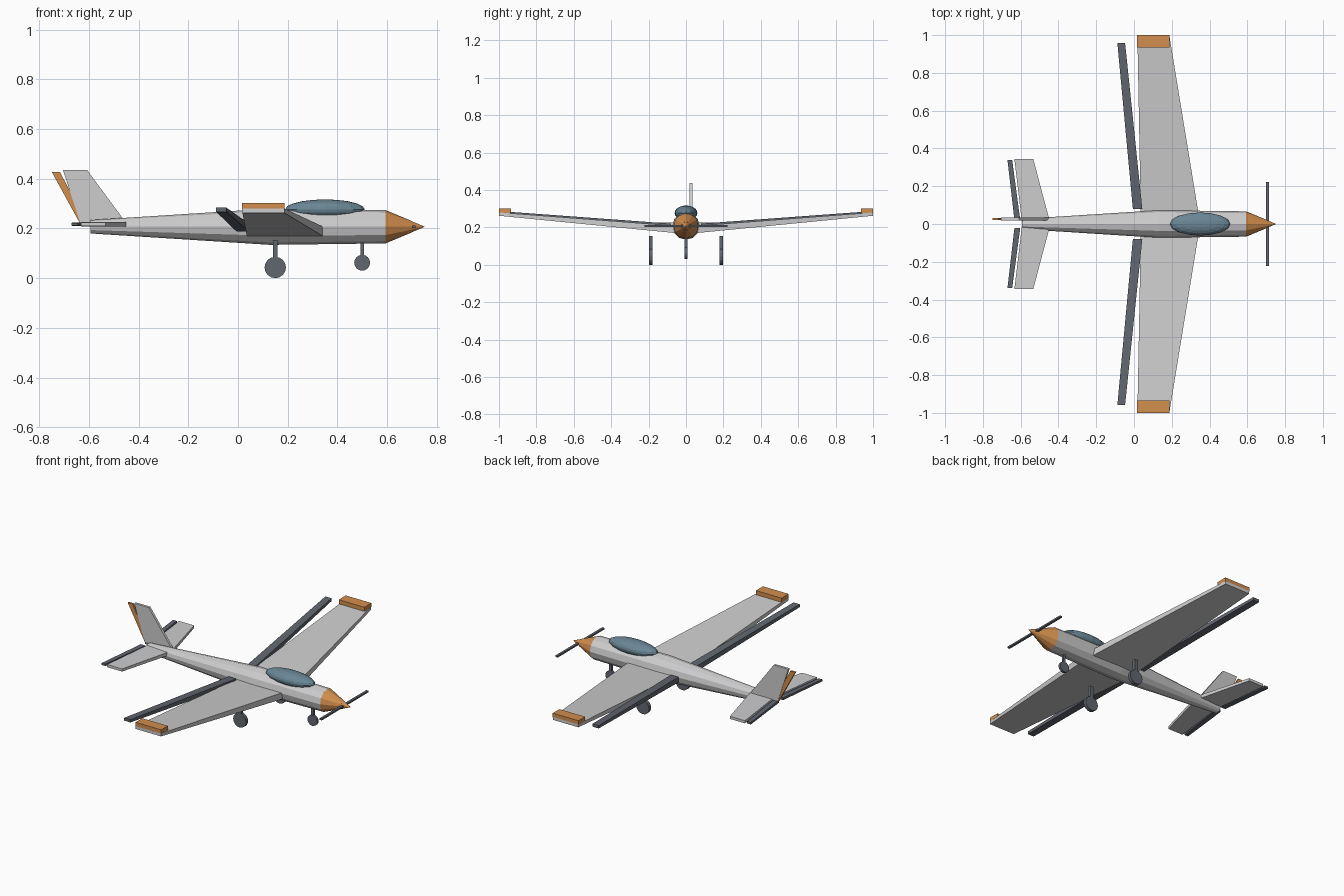
import bpy, bmesh, math
from mathutils import Matrix, Vector

cube = bpy.data.objects.get("Cube")
if cube:
    bpy.data.objects.remove(cube, do_unlink=True)


def material(name, rgb):
    m = bpy.data.materials.new(name)
    m.use_nodes = True
    m.diffuse_color = (*rgb, 1)
    m.node_tree.nodes["Principled BSDF"].inputs["Base Color"].default_value = (*rgb, 1)
    return m


GREY = material("light_grey", (0.61, 0.61, 0.62))
ORANGE = material("orange", (0.65, 0.27, 0.075))
DARK = material("dark_slate", (0.12, 0.135, 0.16))
GLASS = material("canopy_blue", (0.145, 0.24, 0.30))


def finish(name, bm, mat):
    bmesh.ops.recalc_face_normals(bm, faces=bm.faces)
    mesh = bpy.data.meshes.new(name)
    bm.to_mesh(mesh)
    bm.free()
    mesh.materials.append(mat)
    obj = bpy.data.objects.new(name, mesh)
    bpy.context.collection.objects.link(obj)
    return obj


def loft(name, rings, mat):
    """Skin a list of matching closed rings and cap both ends."""
    bm = bmesh.new()
    loops = [[bm.verts.new(p) for p in ring] for ring in rings]
    for a, b in zip(loops, loops[1:]):
        for i in range(len(a)):
            j = (i + 1) % len(a)
            bm.faces.new((a[i], a[j], b[j], b[i]))
    bm.faces.new(loops[0])
    bm.faces.new(loops[-1])
    return finish(name, bm, mat)


def body(name, stations, mat, sides=12, axis_z=0.207):
    """Round body along x from (x, radius) stations."""
    turn = [2 * math.pi * i / sides for i in range(sides)]
    rings = [[(x, r * math.cos(a), axis_z + r * math.sin(a)) for a in turn]
             for x, r in stations]
    return loft(name, rings, mat)


def panel(name, root, tip, mat, side=1):
    """Sideways slab; each section is (y, x_rear, x_front, z_low, z_high)."""
    rings = [[(x0, side * y, z0), (x1, side * y, z0), (x1, side * y, z1), (x0, side * y, z1)]
             for y, x0, x1, z0, z1 in (root, tip)]
    return loft(name, rings, mat)


def upright(name, low, high, y0, y1, mat):
    """Vertical slab; each section is (z, x_rear, x_front)."""
    rings = [[(x0, y0, z), (x1, y0, z), (x1, y1, z), (x0, y1, z)] for z, x0, x1 in (low, high)]
    return loft(name, rings, mat)


def wheel(name, x, y, z, radius, width):
    bm = bmesh.new()
    bmesh.ops.create_cone(bm, cap_ends=True, segments=16, radius1=radius, radius2=radius, depth=width,
                          matrix=Matrix.Translation((x, y, z)) @ Matrix.Rotation(math.pi / 2, 4, 'X'))
    return finish(name, bm, DARK)


def strut(name, x, y, z0, z1, half):
    return upright(name, (z0, x - half, x + half), (z1, x - half, x + half), y - half, y + half, DARK)


# Fuselage, nose and spinner
body("fuselage", [(-0.594, 0.027), (0.13, 0.073), (0.594, 0.067)], GREY)
body("nose_cone", [(0.594, 0.067), (0.70, 0.023)], ORANGE)
body("spinner", [(0.70, 0.022), (0.75, 0.001)], ORANGE)
panel("propeller", (-0.222, 0.70, 0.714, 0.202, 0.212), (0.222, 0.70, 0.714, 0.202, 0.212), DARK)

# Canopy bubble
bm = bmesh.new()
bmesh.ops.create_uvsphere(bm, u_segments=16, v_segments=10, radius=1)
bmesh.ops.scale(bm, vec=Vector((0.16, 0.061, 0.04)), verts=bm.verts)
bmesh.ops.translate(bm, vec=Vector((0.35, 0, 0.277)), verts=bm.verts)
finish("canopy", bm, GLASS)

# Wings, tailplane and main gear on both sides
for label, s in (("left", 1), ("right", -1)):
    # Here left and right are the +y and -y sides of the aircraft
    panel(f"{label}_wing", (0.04, 0.036, 0.344, 0.168, 0.207), (1.0, 0.018, 0.187, 0.262, 0.28), GREY, s)
    panel(f"{label}_wing_tip", (0.935, 0.017, 0.188, 0.276, 0.301), (1.0, 0.017, 0.188, 0.277, 0.302), ORANGE, s)
    panel(f"{label}_aileron", (0.08, -0.006, 0.044, 0.188, 0.22), (0.957, -0.088, -0.047, 0.267, 0.284), DARK, s)
    panel(f"{label}_stabilizer", (0.015, -0.594, -0.446, 0.207, 0.227), (0.343, -0.633, -0.533, 0.209, 0.225), GREY, s)
    panel(f"{label}_elevator", (0.02, -0.633, -0.602, 0.21, 0.224), (0.34, -0.67, -0.645, 0.211, 0.223), DARK, s)
    wheel(f"{label}_main_wheel", 0.15, s * 0.189, 0.043, 0.043, 0.02)
    strut(f"{label}_main_strut", 0.15, s * 0.189, 0.043, 0.153, 0.01)

# Nose gear
wheel("nose_wheel", 0.5, 0, 0.062, 0.032, 0.015)
strut("nose_strut", 0.5, 0, 0.062, 0.16, 0.007)

# Fin and rudder
upright("fin", (0.222, -0.635, -0.45), (0.436, -0.705, -0.608), 0.019, 0.034, GREY)
upright("rudder", (0.222, -0.637, -0.61), (0.428, -0.75, -0.717), 0.021, 0.032, ORANGE)
